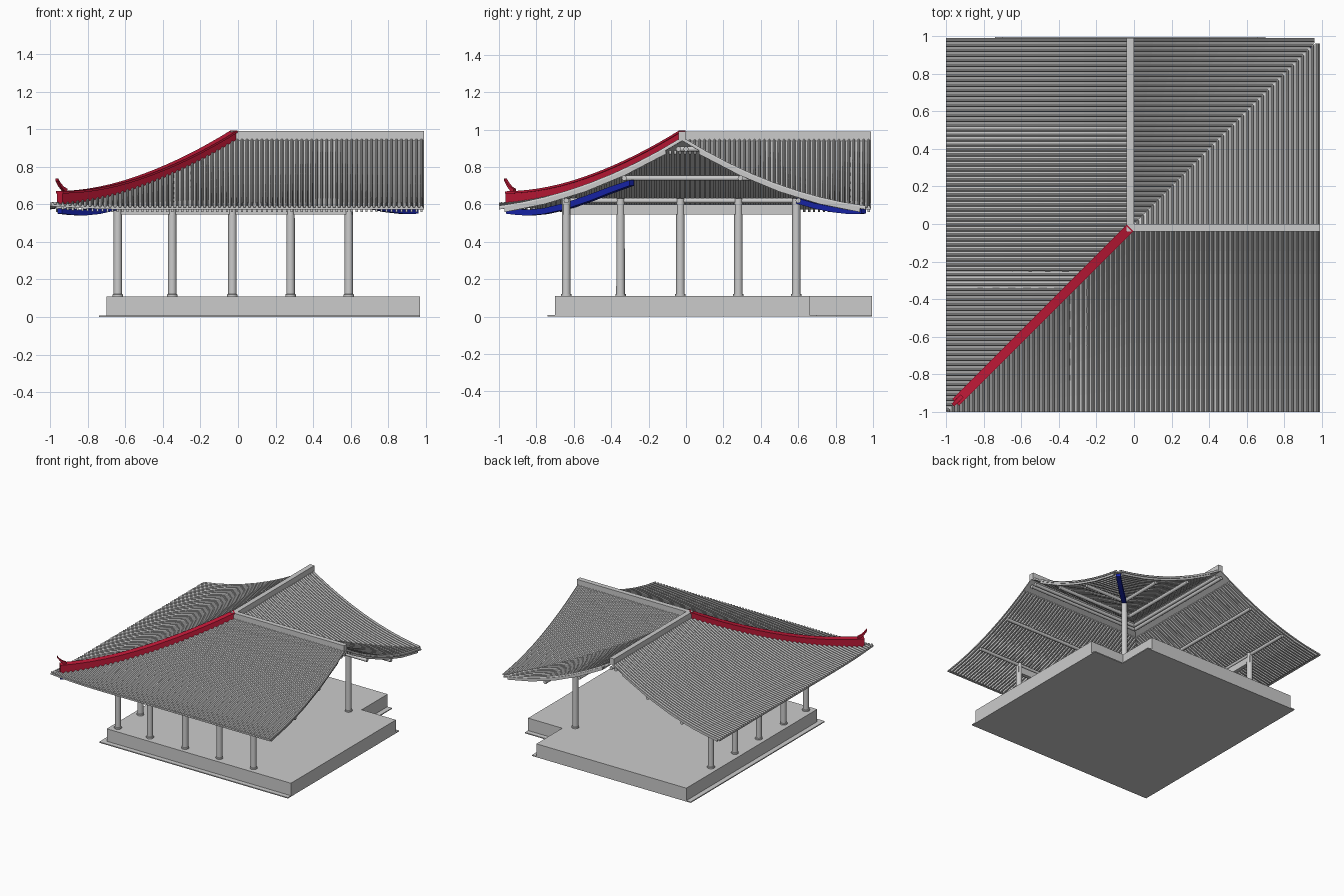
import bpy, bmesh, math
from mathutils import Vector

if "Cube" in bpy.data.objects:
    bpy.data.objects.remove(bpy.data.objects["Cube"])

C, END, EAVE, PITCH = -0.02, 1.01, 0.98, 0.0265   # ridge line, wing length, slope run, tile pitch


def mat(name, col):
    m = bpy.data.materials.new(name)
    m.diffuse_color = col
    m.use_nodes = True
    m.node_tree.nodes["Principled BSDF"].inputs["Base Color"].default_value = m.diffuse_color
    return m


RED = mat("red", (0.55, 0.01, 0.04, 1))
BLUE = mat("blue", (0.01, 0.02, 0.45, 1))


def roof_z(s, d):
    lift = 0.018 * max(0, (-s - 0.55) / 0.43) ** 2
    return 0.95 - 0.62 * d + 0.25 * d * d + lift


def make(name, verts, faces, material=None, smooth=False):
    me = bpy.data.meshes.new(name)
    me.from_pydata(verts, [], faces)
    bm = bmesh.new()
    bm.from_mesh(me)
    bmesh.ops.recalc_face_normals(bm, faces=bm.faces)
    bm.to_mesh(me)
    bm.free()
    ob = bpy.data.objects.new(name, me)
    bpy.context.collection.objects.link(ob)
    if material:
        me.materials.append(material)
    if smooth:
        bpy.context.view_layer.objects.active = ob
        ob.select_set(True)
        bpy.ops.object.shade_smooth_by_angle(angle=math.radians(40))
        ob.select_set(False)
    return ob


def loft(rings, verts, faces):
    """Join equal-sized rings into a closed tube, appended to the lists."""
    n, b = len(rings[0]), len(verts)
    for r in rings:
        verts.extend(r)
    for i in range(len(rings) - 1):
        for j in range(n):
            k = (j + 1) % n
            faces.append((b + i*n + j, b + i*n + k, b + (i+1)*n + k, b + (i+1)*n + j))
    faces.append(tuple(range(b, b + n)))
    faces.append(tuple(range(b + (len(rings)-1)*n, b + len(rings)*n)))


def both_wings(name, verts, faces, **kw):
    """The second wing is the first reflected over the diagonal."""
    make("front_" + name, verts, faces, **kw)
    make("left_" + name, [(y, x, z) for x, y, z in verts], faces, **kw)


def d_range(s, side):
    if side < 0:
        return min(max(0, -s), EAVE), EAVE
    return 0, min(max(s, 0), EAVE)


def pos(s, d, side, dz=0):
    return (C + s, C + side * d, roof_z(s, d) + dz)


def roof(side, label):
    # roof deck
    v, f = [], []
    s0 = -EAVE if side < 0 else 0
    n = round((END - s0) / PITCH)
    step = (END - s0) / n
    for i in range(n):
        a, b = s0 + i * step, s0 + (i + 1) * step
        (a0, a1), (b0, b1) = d_range(a, side), d_range(b, side)
        rings = []
        for k in range(9):
            t = k / 8
            da, db = a0 + (a1 - a0) * t, b0 + (b1 - b0) * t
            rings.append([pos(a, da, side), pos(b, db, side),
                          pos(b, db, side, -0.01), pos(a, da, side, -0.01)])
        loft(rings, v, f)
    both_wings(label + "_roof_deck", v, f)

    # rounded tile rows and rafters beneath them
    v, f, rv, rf = [], [], [], []
    for i in range(n):
        s = s0 + (i + 0.5) * step
        d0, d1 = d_range(s, side)
        if d1 - d0 < 0.01:
            continue
        rings = []
        for k in range(9):
            d = d0 + (d1 - d0) * k / 8
            ring = []
            for j in range(6):
                an = math.pi * j / 5
                x, y, z = pos(s, d, side, 0.012 * math.sin(an) - 0.001)
                ring.append((x + 0.008 * math.cos(an), y, z))
            rings.append(ring)
        loft(rings, v, f)
        rafter_end = min(d1, 0.95)
        r0 = max(d0, 0.09)
        if rafter_end - r0 > 0.03:
            rings = []
            for k in range(5):
                d = r0 + (rafter_end - r0) * k / 4
                x, y, z = pos(s, d, side, -0.022)
                rings.append([(x - .006, y, z - .006), (x + .006, y, z - .006),
                              (x + .006, y, z + .013), (x - .006, y, z + .013)])
            loft(rings, rv, rf)
    both_wings(label + "_tile_rows", v, f, smooth=True)
    both_wings(label + "_rafters", rv, rf)

    # purlins
    v, f = [], []
    for d in (0.02, 0.31, 0.62):
        y, z = C + side * d, roof_z(0, d) - 0.042
        rings = []
        for s in (side * d, END - 0.02):
            rings.append([(C + s, y + 0.014 * math.cos(a * math.pi / 5),
                           z + 0.014 * math.sin(a * math.pi / 5)) for a in range(10)])
        loft(rings, v, f)
    both_wings(label + "_purlins", v, f, smooth=True)


roof(-1, "outer")
roof(1, "inner")


def box(x0, x1, y0, y1, z0, z1):
    v, f = [], []
    loft([[(x0, y0, z), (x1, y0, z), (x1, y1, z), (x0, y1, z)] for z in (z0, z1)], v, f)
    return v, f


# main ridges and tie beams over the columns
both_wings("main_ridge", *box(C - 0.02, 0.99, C - 0.02, C + 0.02, 0.94, 0.99))
both_wings("tie_beam", *box(-0.64, 0.61, -0.655, -0.625, 0.545, 0.60))


# L-shaped platform and its footing
def ell(name, lo, notch, z0, z1):
    v, f = [], []
    pts = [(lo, lo), (0.97, lo), (0.97, notch), (notch, notch), (notch, 0.995), (lo, 0.995)]
    loft([[(x, y, z) for x, y in pts] for z in (z0, z1)], v, f)
    make(name, v, f)


ell("platform", -0.70, 0.66, 0.008, 0.11)
ell("footing", -0.74, 0.70, 0, 0.008)

# columns with small round bases
row = (-0.64, -0.35, -0.03, 0.28, 0.59)
spots = [(x, -0.64) for x in row] + [(-0.64, y) for y in row[1:]] + [(0.59, 0.59)]
for i, (x, y) in enumerate(spots):
    v, f = [], []
    prof = ((0.11, .028), (0.12, .028), (0.122, .023), (0.63, .022))
    loft([[(x + r * math.cos(a * math.pi / 10), y + r * math.sin(a * math.pi / 10), z)
           for a in range(20)] for z, r in prof], v, f)
    make("column_%d" % i, v, f, smooth=True)


# beams lying in the diagonal plane: points are (diagonal coordinate, bottom, top)
def diagonal(name, pts, width, material):
    w = width / 2 / math.sqrt(2)
    v, f = [], []
    loft([[(t - w, t + w, a), (t + w, t - w, a), (t + w, t - w, b), (t - w, t + w, b)]
          for t, a, b in pts], v, f)
    make(name, v, f, material)


hip = []
for k in range(17):
    d = 0.93 * k / 16
    z = roof_z(-d, d)
    hip.append((C - d, z - 0.005, z + 0.036 + 0.022 * (d / 0.93) ** 3))
diagonal("hip_ridge", hip, 0.04, RED)
diagonal("hip_ridge_cap", [(t, b - 0.004, b + 0.008) for t, a, b in hip], 0.052, RED)
diagonal("hip_tail", [(-0.915, .655, .682), (-0.935, .675, .695),
                      (-0.95, .695, .712), (-0.965, .725, .738)], 0.02, RED)
diagonal("corner_beam", [(-.95, .55, .578), (-.89, .543, .575), (-.83, .54, .572), (-.75, .548, .58),
                         (-.64, .572, .606), (-.5, .62, .655), (-.4, .66, .693),
                         (-.29, .70, .73)], 0.035, BLUE)
diagonal("valley_beam", [(.60, .605, .635), (.7, .576, .606), (.8, .557, .585), (.88, .548, .576),
                         (.95, .55, .575)], 0.035, BLUE)
